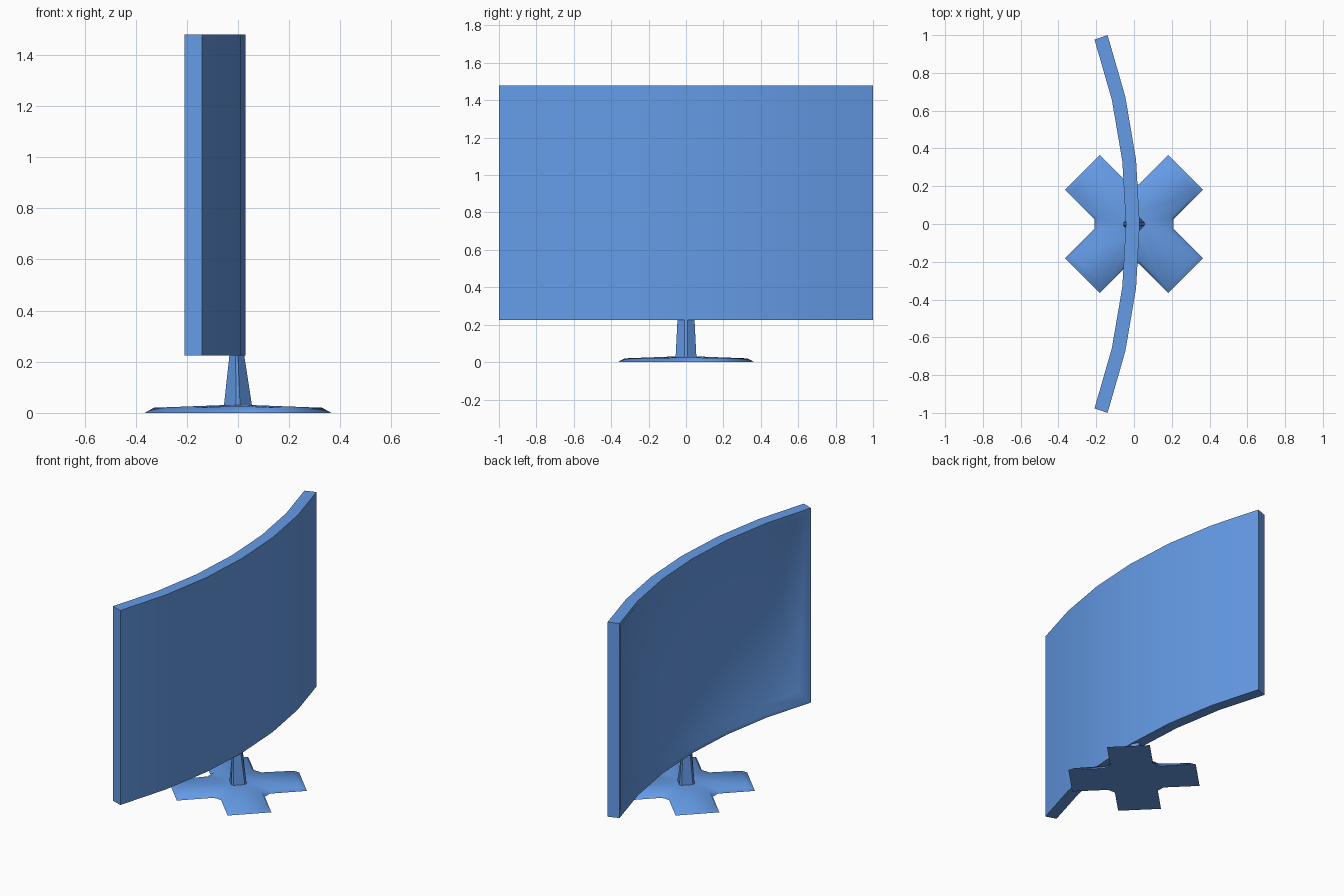
import bpy, bmesh, math

if "Cube" in bpy.data.objects:
    bpy.data.objects.remove(bpy.data.objects["Cube"])

blue = bpy.data.materials.new("blue_finish")
blue.diffuse_color = (0.13, 0.33, 0.80, 1)
blue.use_nodes = True
blue.node_tree.nodes["Principled BSDF"].inputs["Base Color"].default_value = blue.diffuse_color


def loft(name, loops, angle, cap_ends=True, finish=None):
    """Skin a stack of equally sized closed loops into one object."""
    bm = bmesh.new()
    rings = [[bm.verts.new(p) for p in loop] for loop in loops]
    n = len(rings[0])
    for a, b in zip(rings, rings[1:]):
        for i in range(n):
            j = (i + 1) % n
            bm.faces.new((a[i], a[j], b[j], b[i]))
    if cap_ends:
        bm.faces.new(rings[0])
        bm.faces.new(rings[-1])
    if finish:
        finish(bm, rings)
    bmesh.ops.recalc_face_normals(bm, faces=bm.faces)
    mesh = bpy.data.meshes.new(name)
    bm.to_mesh(mesh)
    bm.free()
    mesh.materials.append(blue)
    ob = bpy.data.objects.new(name, mesh)
    bpy.context.collection.objects.link(ob)
    bpy.ops.object.select_all(action='DESELECT')
    ob.select_set(True)
    bpy.context.view_layer.objects.active = ob
    bpy.ops.object.shade_smooth_by_angle(angle=math.radians(angle))
    return ob


# Curved screen panel: six-segment arc, recessed display on the hollow side
R, T, CX = 3.026, 0.073, -2.996
HALF_ANGLE = math.radians(19.3)
SEGS = 6
Z0, Z1 = 0.225, 1.48


def panel_loop(radius, inset):
    angles = [HALF_ANGLE * (2 * i / SEGS - 1) for i in range(SEGS + 1)]
    angles[0] += inset / radius
    angles[-1] -= inset / radius
    arc = [(CX + radius * math.cos(a), radius * math.sin(a)) for a in angles]
    return ([(x, y, Z0 + inset) for x, y in arc] +
            [(x, y, Z1 - inset) for x, y in reversed(arc)])


def fill_panel(bm, rings):
    n = len(rings[0])
    for ring in (rings[0], rings[-1]):
        for i in range(SEGS):
            bm.faces.new((ring[i], ring[i + 1], ring[n - 2 - i], ring[n - 1 - i]))


loft("curved_screen",
     [panel_loop(R, 0), panel_loop(R - T, 0),
      panel_loop(R - T, 0.025), panel_loop(R - T + 0.025, 0.075)],
     50, cap_ends=False, finish=fill_panel)


# Cross-shaped foot: four diagonal arms, domed top, sloping rim
def cross_loop(reach, half, notch, z_of):
    pts = []
    for k in range(4):
        a = math.radians(45 + 90 * k)
        c, s = math.cos(a), math.sin(a)
        inner = notch * math.sqrt(2) - half
        for u, v in ((inner, -half), (reach, -half), (reach, half), (inner, half)):
            x, y = u * c - v * s, u * s + v * c
            pts.append((x, y, z_of(math.hypot(x, y))))
    return pts


def dome(r):
    return 0.031 - 0.011 * r / 0.37


rim = cross_loop(0.35, 0.115, 0.195, dome)
hub = []
for x, y, z in rim:
    f = 0.07 / math.hypot(x, y)
    hub.append((x * f, y * f, 0.03))
foot_bottom = cross_loop(0.386, 0.13, 0.21, lambda r: 0)
foot = loft("cross_foot", [foot_bottom, rim, hub], 65)


# Tapered diamond post with narrow flattened corners
def diamond(cx, rx, ry, z, flat=0.15):
    fx, fy = rx * flat, ry * flat
    return [(cx + x, y, z) for x, y in
            ((rx, -fy), (rx, fy), (fx, ry), (-fx, ry),
             (-rx, fy), (-rx, -fy), (-fx, -ry), (fx, -ry))]


loft("stand_post", [diamond(0, 0.056, 0.056, 0.02),
                    diamond(-0.005, 0.027, 0.045, 0.24)], 35)
